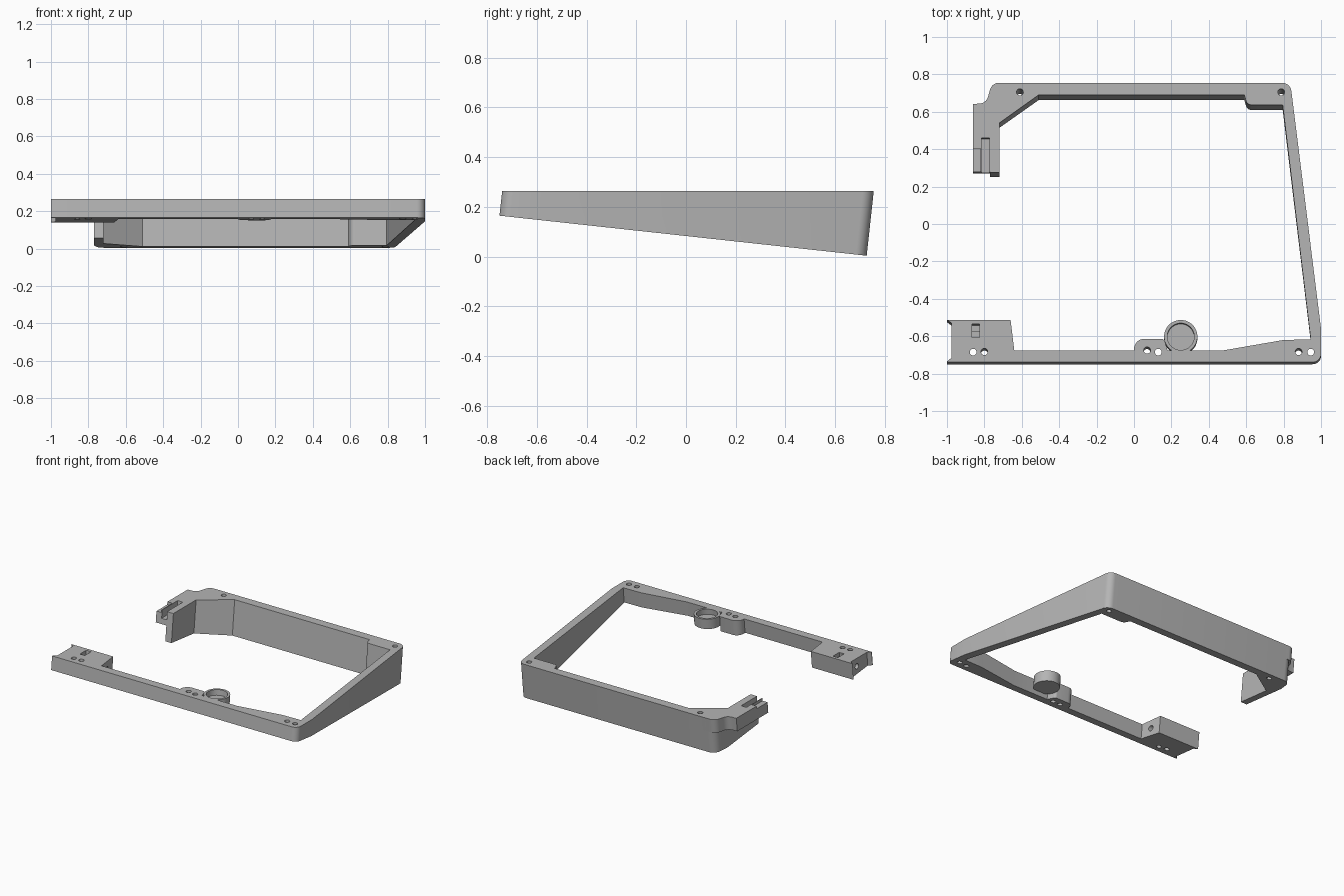
import bpy, bmesh, math
from mathutils import Vector

TOP = 0.265
LEAN = 0.109          # walls stand square to the sloping underside

if "Cube" in bpy.data.objects:
    bpy.data.objects.remove(bpy.data.objects["Cube"], do_unlink=True)

grey = bpy.data.materials.new("plain grey")
grey.use_nodes = True
grey.diffuse_color = (0.46, 0.46, 0.46, 1)
grey.node_tree.nodes["Principled BSDF"].inputs["Base Color"].default_value = (0.46, 0.46, 0.46, 1)


def rounded(points, steps=8):
    """Outline whose corners with a third value are rounded by that radius."""
    out = []
    for i, p in enumerate(points):
        c = Vector(p[:2])
        if len(p) == 2:
            out.append(c)
            continue
        a = (Vector(points[i - 1][:2]) - c).normalized()
        b = (Vector(points[(i + 1) % len(points)][:2]) - c).normalized()
        half = a.angle(b) / 2
        reach = p[2] / math.tan(half)
        centre = c + (a + b).normalized() * p[2] / math.sin(half)
        s, e = c + a * reach - centre, c + b * reach - centre
        sweep = s.angle_signed(e)
        for k in range(steps + 1):
            t = -sweep * k / steps
            out.append(centre + Vector((s.x * math.cos(t) - s.y * math.sin(t),
                                        s.x * math.sin(t) + s.y * math.cos(t))))
    return out


def circle(x, y, r, n=32):
    return [Vector((x + r * math.cos(math.tau * i / n), y + r * math.sin(math.tau * i / n)))
            for i in range(n)]


def underside(y):
    """Height of the sloping underside below a point of the top outline."""
    return (0.165 - LEAN * (y + 0.75 - LEAN * TOP)) / (1 + LEAN * LEAN)


def prism(name, outline, top=TOP, bottom=None, lean=LEAN):
    """Extrude a plan outline down to a level, or to the sloping underside."""
    bm = bmesh.new()
    upper, lower = [], []
    for p in outline:
        z = underside(p.y) if bottom is None else bottom
        upper.append(bm.verts.new((p.x, p.y - lean * (TOP - top), top)))
        lower.append(bm.verts.new((p.x, p.y - lean * (TOP - z), z)))
    bm.faces.new(upper)
    bm.faces.new(lower[::-1])
    for i in range(len(upper)):
        bm.faces.new((upper[i - 1], lower[i - 1], lower[i], upper[i]))
    bmesh.ops.recalc_face_normals(bm, faces=bm.faces)
    mesh = bpy.data.meshes.new(name)
    bm.to_mesh(mesh)
    bm.free()
    mesh.materials.append(grey)
    ob = bpy.data.objects.new(name, mesh)
    bpy.context.collection.objects.link(ob)
    return ob


def box(x0, x1, y0, y1):
    return [Vector(p) for p in ((x0, y0), (x1, y0), (x1, y1), (x0, y1))]


def cut(target, cutters):
    bpy.context.view_layer.objects.active = target
    for c in cutters:
        m = target.modifiers.new("cut", "BOOLEAN")
        m.operation, m.solver, m.object = "DIFFERENCE", "EXACT", c
        bpy.ops.object.modifier_apply(modifier=m.name)
        bpy.data.objects.remove(c, do_unlink=True)


# wedge frame: front bar, right-hand bar, back bar and short return wall
frame = prism("wedge_frame", rounded([
    (-1, -0.739), (1, -0.739, 0.045), (1, -0.56), (0.836, 0.755, 0.05),
    (-0.745, 0.755, 0.06), (-0.77, 0.64, 0.04), (-0.77, 0.275),
    (-0.72, 0.275), (-0.72, 0.54), (-0.51, 0.69), (0.59, 0.69),
    (0.605, 0.637, 0.03), (0.795, 0.637), (0.945, -0.617), (0.80, -0.62),
    (0.47, -0.677), (0.18, -0.677), (0.16, -0.614, 0.02), (0.0, -0.614, 0.055),
    (0.0, -0.677), (-0.64, -0.677), (-0.66, -0.512), (-1, -0.512),
    (-0.975, -0.53), (-0.975, -0.715), (-1, -0.735)]))

# screw holes in pairs along the front, singles at the back corners
cutters = []
for x in (-0.86, 0.13, 0.945):
    cutters.append(prism("hole", circle(x, -0.685, 0.018), 0.4, -0.2, 0))
for x, y in ((-0.80, -0.683), (0.07, -0.675), (0.88, -0.683), (-0.61, 0.705), (0.787, 0.705)):
    cutters.append(prism("hole", circle(x, y, 0.018), 0.4, -0.2))

# stepped pocket in the end block
cutters.append(prism("pocket", box(-0.865, -0.825, -0.572, -0.535), 0.3, 0.19))
cutters.append(prism("pocket", box(-0.865, -0.825, -0.608, -0.57), 0.3, 0.235))

# cross hole through the end block
bore = prism("bore", circle(0, 0, 0.02), 0.3, -0.3, 0)
bore.rotation_euler = (0, math.pi / 2, 0)
bore.location = (-0.82, -0.60, 0.205)
bpy.context.view_layer.update()
cutters.append(bore)
cut(frame, cutters)

# bracket at the open back corner
bracket = prism("corner_bracket", rounded([
    (-0.86, 0.28), (-0.72, 0.28), (-0.72, 0.54), (-0.66, 0.585), (-0.66, 0.755),
    (-0.76, 0.755, 0.05), (-0.79, 0.645, 0.05), (-0.86, 0.642)]), TOP, 0.165)
cut(bracket, [
    prism("slot", box(-0.815, -0.772, 0.2, 0.46), 0.3, 0.205),
    prism("ledge", box(-0.9, -0.82, 0.2, 0.405), 0.3, 0.245),
    prism("groove", box(-0.765, -0.757, 0.30, 0.46), 0.3, 0.245)])

# shallow round cup beside the front bar
cup = prism("round_cup", circle(0.25, -0.602, 0.089, 48), TOP, 0.19)
cut(cup, [prism("recess", circle(0.25, -0.602, 0.072, 48), 0.3, 0.225)])

for ob in (frame, bracket, cup):
    bpy.ops.object.select_all(action="DESELECT")
    ob.select_set(True)
    bpy.context.view_layer.objects.active = ob
    bpy.ops.object.shade_smooth_by_angle(angle=math.radians(30))
